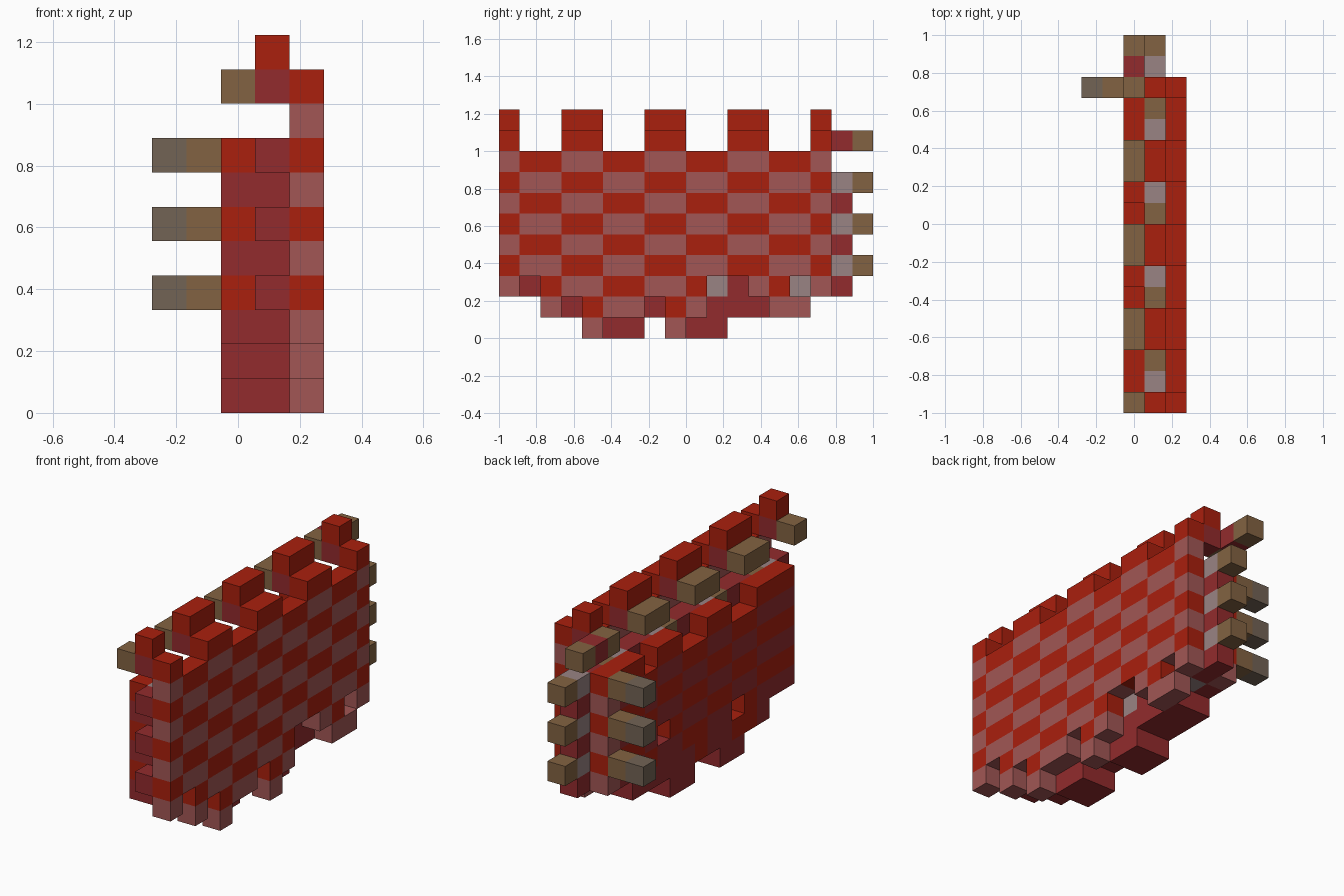
import bpy, bmesh
from mathutils import Vector

cube = bpy.data.objects.get("Cube")
if cube:
    bpy.data.objects.remove(cube, do_unlink=True)

U = 1 / 9                               # edge of one block
ORIGIN = Vector((-2.5 * U, -1.0, 0.0))

COLOURS = {
    "red": (0.40, 0.014, 0.004), "maroon": (0.29, 0.024, 0.026),
    "pink": (0.36, 0.094, 0.09), "pale_grey": (0.32, 0.23, 0.23),
    "brown": (0.226, 0.124, 0.054), "grey_brown": (0.17, 0.125, 0.09),
}
MATS = {}
for name, rgb in COLOURS.items():
    m = bpy.data.materials.new(name)
    m.use_nodes = True
    m.diffuse_color = (*rgb, 1)
    b = m.node_tree.nodes["Principled BSDF"]
    b.inputs["Base Color"].default_value = (*rgb, 1)
    b.inputs["Roughness"].default_value = 0.9
    MATS[name] = m

parts = {}


def put(part, colour, xs, ys, zs):
    """Fill a range of block cells in a part."""
    for x in xs:
        for y in ys:
            for z in zs:
                parts.setdefault(part, {})[(x, y, z)] = colour


def band(y):
    """True where an odd course of the outer wall is red."""
    return (y + 1) // 2 % 2 == 0


LENGTH = range(16)

# Outer wall: running bond, with a ragged lower edge
ragged = {2: {0, 2, 3, 4, 5, 6, 7, 8, 9, 12, 13, 15},
          1: {2, 4, 5, 6, 8, 9, 13, 14}, 0: {4, 8}}
for z in range(9):
    for y in LENGTH:
        if y in ragged.get(z, LENGTH):
            red = band(y) == (z % 2 == 1)
            put("outer_wall", "red" if red else "pink", [4], [y], [z])

# Core of the wall, with floor blocks on top
put("wall_core", "maroon", [3], range(1, 16), range(2, 8))
put("wall_core", "maroon", [3], range(3, 14), [1])
for y in (5, 6, 9, 10):
    put("wall_core", "maroon", [3], [y], [0])
for y in (1, 6, 10, 13):
    put("wall_core", "pale_grey", [3], [y], [7])
for y in (2, 5, 9, 14):
    put("wall_core", "brown", [3], [y], [7])
for y in (10, 14):
    put("wall_core", "pale_grey", [3], [y], [2])
put("wall_core", "maroon", [3], [0], (3, 5, 7))

# Inner wall: bond shifted by a block, stepped top and bottom
tall = {1, 2, 3, 6, 7, 10, 11, 13, 14, 15}
for z in range(2, 8):
    for y in range(1, 16):
        if z == 7 and y not in tall:
            continue
        if (y, z) in ((5, 2), (11, 3)):
            continue
        red = (y in tall) == (z % 2 == 1)
        other = "pink" if y == 15 else "maroon"
        put("inner_wall", "red" if red else other, [2], [y], [z])
for y in range(3, 14):
    put("inner_wall", "red" if y in (4, 5, 8) else "maroon", [2], [y], [1])
for y in (5, 6, 9, 10):
    put("inner_wall", "maroon", [2], [y], [0])

# Battlements with brown beam ends behind
for y in LENGTH:
    if band(y):
        put("battlements", "red", [4], [y], [9])
        put("battlements", "maroon", [3], [y], [9])
        put("battlements", "red", [3], [y], [10])
        put("battlement_beams", "brown", [2], [y], [9])

# Beams sticking out of the back corner
for z in (3, 5, 7):
    put("back_beams", "pale_grey", [3], [16], [z])
    put("back_beams", "brown", [3], [17], [z])
    put("side_beams", "brown", [1], [15], [z])
    put("side_beams", "grey_brown", [0], [15], [z])
put("back_beams", "maroon", [3], [16], (2, 4, 6))
put("top_back_beam", "maroon", [2], [16], [9])
put("top_back_beam", "brown", [2], [17], [9])

# Turn the cells into meshes, keeping only exposed faces
filled = {c for cells in parts.values() for c in cells}
for part, cells in parts.items():
    bm = bmesh.new()
    used = sorted(set(cells.values()))
    for cell, colour in cells.items():
        for axis in range(3):
            for side in (0, 1):
                step = [0, 0, 0]
                step[axis] = 2 * side - 1
                if tuple(a + s for a, s in zip(cell, step)) in filled:
                    continue
                ring = []
                for p, q in ((0, 0), (1, 0), (1, 1), (0, 1)):
                    corner = Vector(cell)
                    corner[axis] += side
                    corner[(axis + 1) % 3] += p
                    corner[(axis + 2) % 3] += q
                    ring.append(bm.verts.new(ORIGIN + corner * U))
                face = bm.faces.new(ring if side else ring[::-1])
                face.material_index = used.index(colour)
    bmesh.ops.remove_doubles(bm, verts=bm.verts, dist=0.0001)
    mesh = bpy.data.meshes.new(part)
    bm.to_mesh(mesh)
    bm.free()
    for colour in used:
        mesh.materials.append(MATS[colour])
    bpy.context.collection.objects.link(bpy.data.objects.new(part, mesh))
